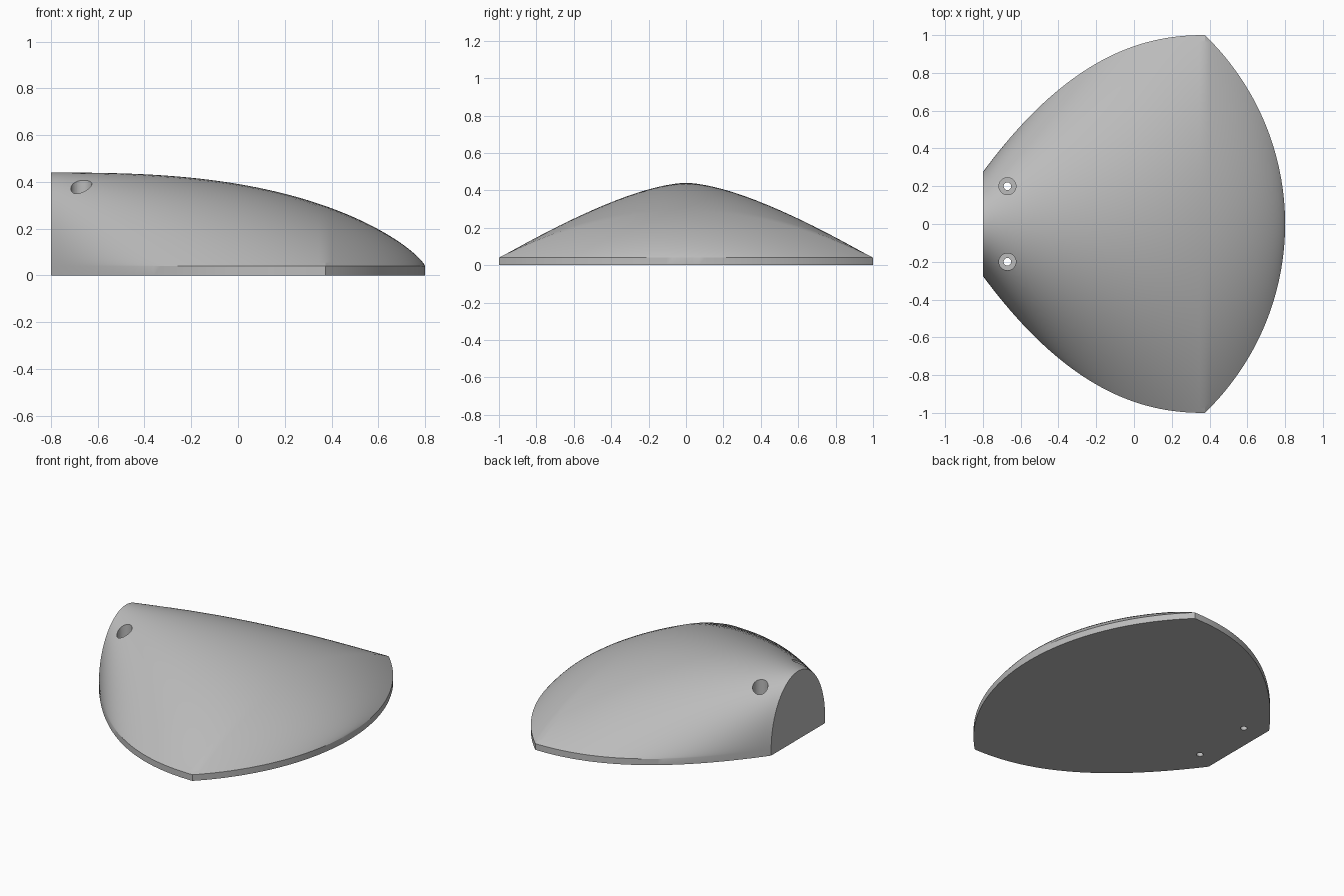
import bpy
import bmesh
from math import sin, cos, pi, asin

if "Cube" in bpy.data.objects:
    bpy.data.objects.remove(bpy.data.objects["Cube"], do_unlink=True)

RIM = 0.04            # height of the upright edge band
BACK, CORNER, TIP = -0.8, 0.375, 0.8
LENGTH = TIP - BACK
ARC_R = 1.389         # radius of the front edge in plan
ACROSS = 48


def make_material(name, rgb):
    mat = bpy.data.materials.new(name)
    mat.use_nodes = True
    mat.diffuse_color = (*rgb, 1)
    mat.node_tree.nodes["Principled BSDF"].inputs["Base Color"].default_value = (*rgb, 1)
    return mat


def ridge_height(x):
    s = min(1, (x - BACK) / LENGTH)
    return RIM + (0.44 - RIM) * (1 - s ** 2.7) ** 0.78


def section(x, half_width):
    """Closed cross-section: elliptical at the back, flattening to a parabola."""
    s = min(1, (x - BACK) / 0.8)
    power = 0.5 + 0.5 * (1 - (1 - s) ** 2)
    rise = ridge_height(x) - RIM
    points = [(x, -half_width, 0)]
    for i in range(ACROSS + 1):
        a = pi * i / ACROSS
        points.append((x, -half_width * cos(a), RIM + rise * abs(sin(a)) ** (2 * power)))
    points.append((x, half_width, 0))
    return points


# Stations: swelling sides up to the corners, then the rounded front edge
stations = []
for i in range(41):
    x = BACK + (CORNER - BACK) * i / 40
    stations.append((x, 1 - 0.725 * ((CORNER - x) / (CORNER - BACK)) ** 2.2))
corner_angle = asin(1 / ARC_R)
for i in range(1, 33):
    a = corner_angle * (1 - i / 32)
    stations.append((TIP - ARC_R * (1 - cos(a)), ARC_R * sin(a)))

# Shell body skinned through the cross-sections
bm = bmesh.new()
loops = [[bm.verts.new(p) for p in section(x, w)] for x, w in stations]
count = len(loops[0])
for a, b in zip(loops, loops[1:]):
    for i in range(count):
        j = (i + 1) % count
        bm.faces.new((a[i], a[j], b[j], b[i]))
bm.faces.new(loops[0])
bmesh.ops.remove_doubles(bm, verts=bm.verts, dist=0.00005)
bmesh.ops.recalc_face_normals(bm, faces=bm.faces)
mesh = bpy.data.meshes.new("shell_body")
bm.to_mesh(mesh)
bm.free()
shell = bpy.data.objects.new("shell_body", mesh)
bpy.context.collection.objects.link(shell)
mesh.materials.append(make_material("plain_grey", (0.5, 0.5, 0.5)))


def drill(x, y, radius, bottom):
    bpy.ops.mesh.primitive_cylinder_add(vertices=32, radius=radius, depth=1,
                                        location=(x, y, bottom + 0.5))
    cutter = bpy.context.object
    cutter.name = "hole_cutter"
    cutter.hide_render = True
    cut = shell.modifiers.new("hole", 'BOOLEAN')
    cut.operation = 'DIFFERENCE'
    cut.solver = 'EXACT'
    cut.object = cutter
    bpy.context.view_layer.objects.active = shell
    bpy.ops.object.modifier_apply(modifier=cut.name)
    bpy.data.objects.remove(cutter, do_unlink=True)


# Counterbored screw holes
for side in (-1, 1):
    drill(-0.67, side * 0.2, 0.045, 0.25)
    drill(-0.67, side * 0.2, 0.02, -0.2)

bpy.ops.object.select_all(action='DESELECT')
shell.select_set(True)
bpy.context.view_layer.objects.active = shell
bpy.ops.object.shade_smooth_by_angle(angle=0.4)
